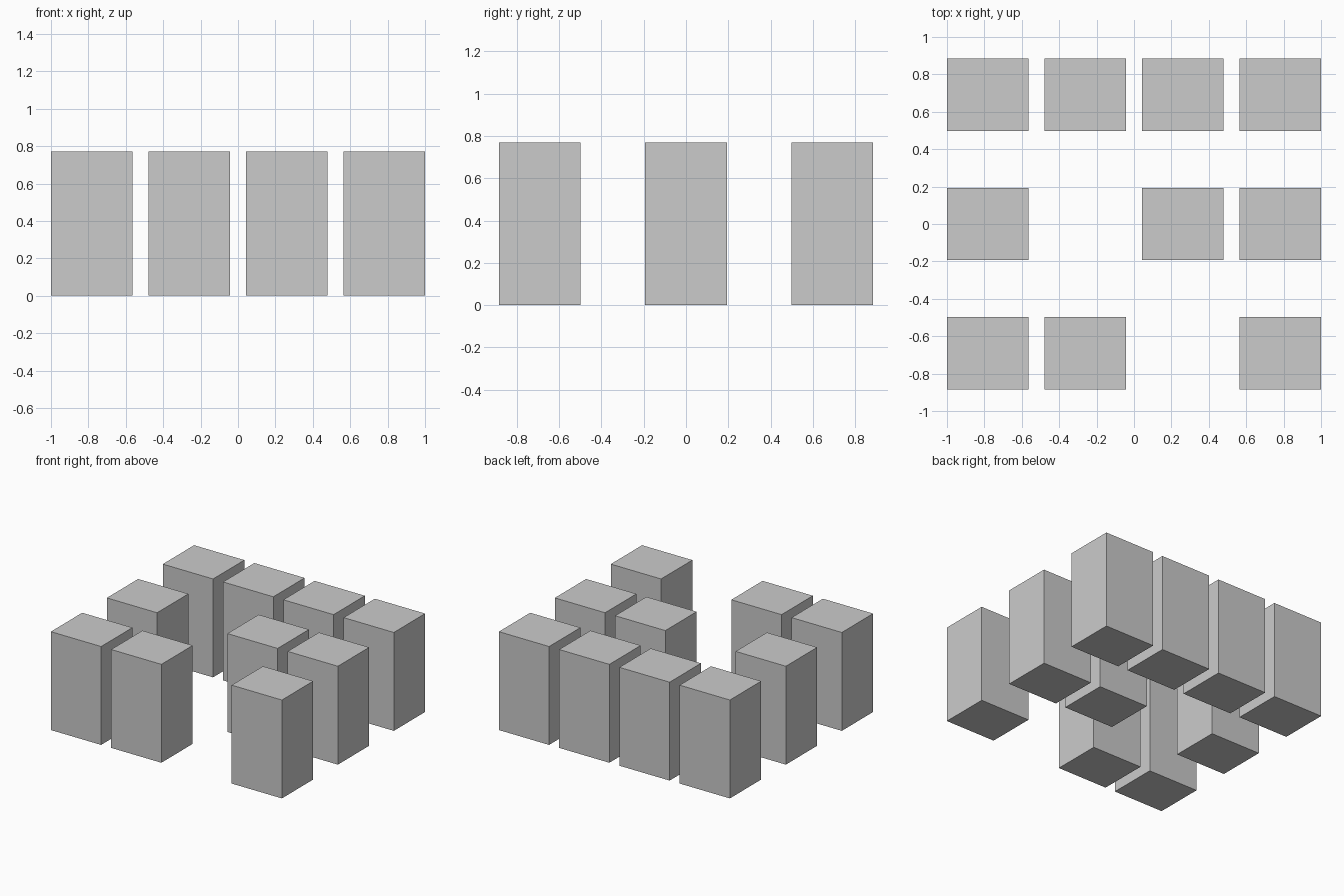
import bpy

if "Cube" in bpy.data.objects:
    bpy.data.objects.remove(bpy.data.objects["Cube"])

# Block size and grid spacing
SIZE = (0.435, 0.387, 0.77)
PITCH_X, PITCH_Y = 0.5217, 0.692

# Layout from front row to back row (X = block, . = gap)
LAYOUT = ["XX.X",
          "X.XX",
          "XXXX"]


def add_block(name, x, y):
    bpy.ops.mesh.primitive_cube_add(size=1, location=(x, y, SIZE[2] / 2))
    block = bpy.context.object
    block.name = name
    block.scale = SIZE
    bpy.ops.object.transform_apply(location=False, rotation=False, scale=True)


# Rows of upright blocks
for row, cells in enumerate(LAYOUT):
    for col, cell in enumerate(cells):
        if cell == "X":
            add_block(f"block_row{row + 1}_column{col + 1}",
                      (col - 1.5) * PITCH_X, (row - 1) * PITCH_Y)
